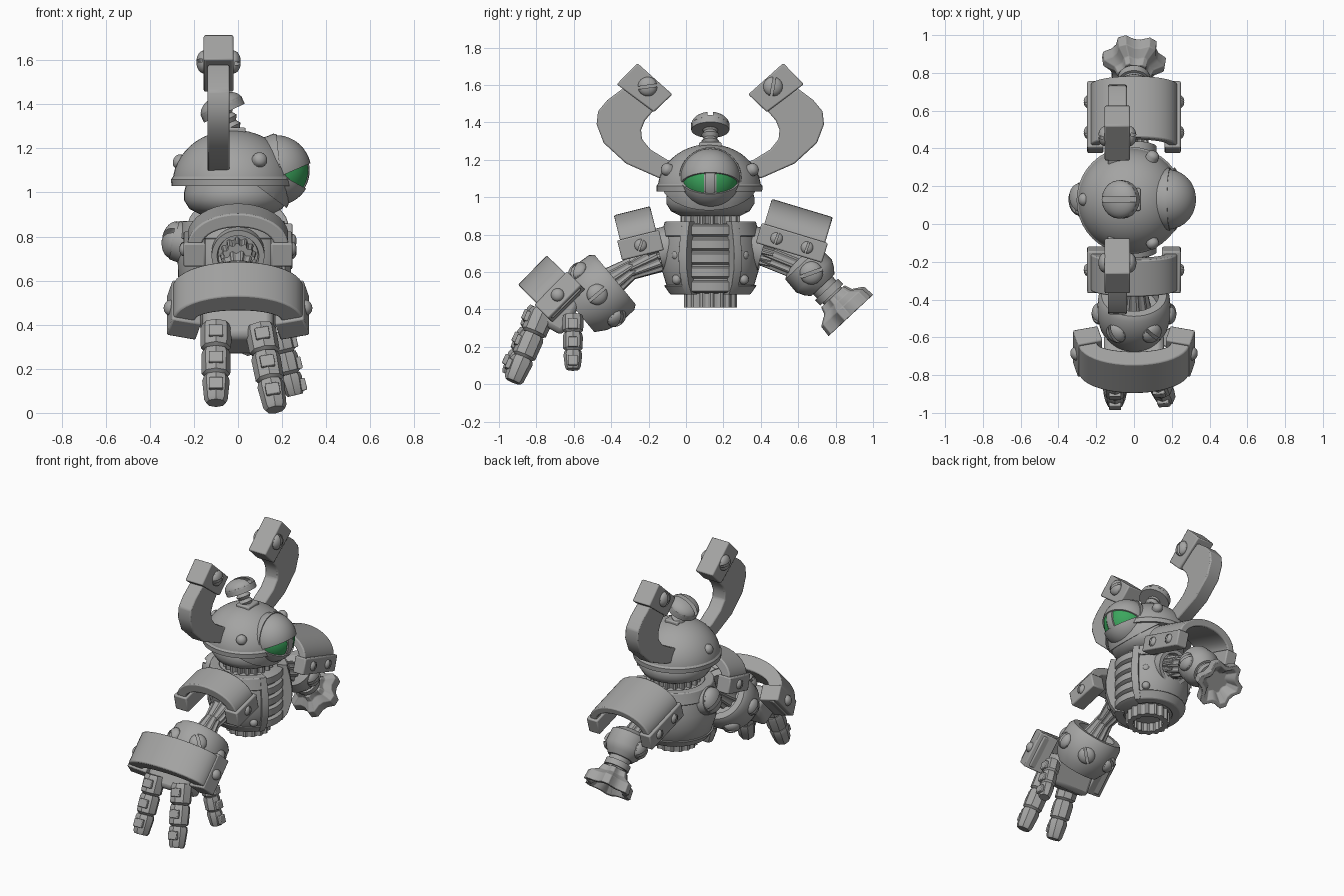
import bpy, bmesh, math
from mathutils import Vector, Matrix

cube = bpy.data.objects.get("Cube")
if cube:
    bpy.data.objects.remove(cube, do_unlink=True)


def material(name, color):
    m = bpy.data.materials.new(name)
    m.use_nodes = True
    m.diffuse_color = color
    m.node_tree.nodes["Principled BSDF"].inputs["Base Color"].default_value = color
    return m


GREY = material("plain grey", (0.37, 0.37, 0.365, 1))
GREEN = material("eye green", (0.045, 0.38, 0.11, 1))
MID = 0.13      # y of the head and torso centre line
made = []


def frame(origin, axis, ref=None):
    z = Vector(axis).normalized()
    x = Vector(ref or ((0, 0, 1) if abs(z.x) > 0.9 else (1, 0, 0)))
    y = z.cross(x).normalized()
    m = Matrix((y.cross(z), y, z)).transposed().to_4x4()
    m.translation = Vector(origin)
    return m


def finish(name, bm, matrix, mat=GREY, bevel=0):
    bmesh.ops.remove_doubles(bm, verts=bm.verts, dist=0.0002)
    bmesh.ops.recalc_face_normals(bm, faces=bm.faces)
    me = bpy.data.meshes.new(name)
    bm.to_mesh(me)
    bm.free()
    me.materials.append(mat)
    me.transform(matrix)
    ob = bpy.data.objects.new(name, me)
    bpy.context.collection.objects.link(ob)
    if bevel:
        mod = ob.modifiers.new("bevel", 'BEVEL')
        mod.width, mod.segments, mod.limit_method = bevel, 2, 'ANGLE'
    made.append(ob)
    return ob


def lathe(name, profile, origin, axis=(0, 0, 1), n=40, arc=None, teeth=0, depth=0.14, bevel=0):
    """Revolve (radius, height) points; teeth notch the radius, arc limits the sweep."""
    bm = bmesh.new()
    n = teeth * 4 or n
    lo, hi = arc or (0, 360)
    rings = []
    for i in range(n + 1 if arc else n):
        a = math.radians(lo + (hi - lo) * i / n)
        k = 1 - depth if teeth and i % 4 > 1 else 1
        rings.append([bm.verts.new((r * k * math.cos(a), r * k * math.sin(a), h)) for r, h in profile])
    count = len(profile)
    for i in range(n):
        a, b = rings[i], rings[(i + 1) % len(rings)]
        for j in range(count if arc else count - 1):
            q = (j + 1) % count
            bm.faces.new((a[j], b[j], b[q], a[q]))
    if arc:
        bm.faces.new(rings[0])
        bm.faces.new(rings[-1])
    return finish(name, bm, frame(origin, axis), bevel=bevel)


def rod(name, p0, p1, r0, r1, **kw):
    d = Vector(p1) - Vector(p0)
    return lathe(name, [(0, 0), (r0, 0), (r1, d.length), (0, d.length)], p0, d, **kw)


def prism(name, points, depth, matrix, bevel=0.008):
    bm = bmesh.new()
    f = bm.faces.new([bm.verts.new((x, y, -depth / 2)) for x, y in points])
    e = bmesh.ops.extrude_face_region(bm, geom=[f])
    bmesh.ops.translate(bm, vec=(0, 0, depth), verts=[v for v in e["geom"] if isinstance(v, bmesh.types.BMVert)])
    return finish(name, bm, matrix, bevel=bevel)


def box(name, sx, sy, sz, matrix, bevel=0.008):
    pts = [(-sx / 2, -sy / 2), (sx / 2, -sy / 2), (sx / 2, sy / 2), (-sx / 2, sy / 2)]
    return prism(name, pts, sz, matrix, bevel)


def sphere_part(name, centre, radius, cuts, mat=GREY, scale=(1, 1, 1)):
    """Sphere trimmed by planes (point, normal), keeping the side the normal points to."""
    bm = bmesh.new()
    bmesh.ops.create_uvsphere(bm, u_segments=40, v_segments=24, radius=radius)
    bmesh.ops.transform(bm, matrix=Matrix.Translation(centre) @ Matrix.Diagonal((*scale, 1)), verts=bm.verts)
    for point, normal in cuts:
        g = bm.verts[:] + bm.edges[:] + bm.faces[:]
        r = bmesh.ops.bisect_plane(bm, geom=g, plane_co=point, plane_no=normal, clear_inner=True)
        rim = [e for e in r["geom_cut"] if isinstance(e, bmesh.types.BMEdge)]
        bmesh.ops.edgeloop_fill(bm, edges=rim)
    return finish(name, bm, Matrix(), mat)


def rivet(name, loc, normal, r=0.034):
    dome = [(r * math.cos(t * math.pi / 10), 0.8 * r * math.sin(t * math.pi / 10)) for t in range(6)]
    lathe(name, [(r, -0.03)] + dome, loc, normal, n=16)


def screw(name, loc, normal, r, turn=40, tall=0.65):
    m = frame(loc, normal) @ Matrix.Rotation(math.radians(turn), 4, 'Z')
    lathe(name + "_base", [(0, -0.03), (r, -0.03), (r, r * 0.1), (0, r * 0.1)], loc, normal, n=20)
    for s in (-1, 1):
        half = sphere_part(name + "_half", (0, 0, 0), r, [((0, 0, 0), (0, 0, 1)), ((s * 0.14 * r, 0, 0), (s, 0, 0))],
                           scale=(1, 1, tall))
        half.data.transform(m)


# Helmet, face guard and jaw
C = (-0.02, MID - 0.005, 1.04)
sphere_part("helmet_dome", C, 0.277, [(C, (0, 0, 1))], scale=(1, 1, 0.88))
lathe("helmet_rim", [(0.24, -0.01), (0.282, -0.01), (0.284, 0.02), (0.272, 0.035), (0.24, 0.03), (0.24, -0.01)], C)
sphere_part("face_guard", C, 0.268, [((0, 0, 1.041), (0, 0, -1)), ((0.1, 0, 1.02), (0.6, 0, 0.8))], scale=(1, 1, 0.95))
lathe("jaw", [(0, 0.895), (0.16, 0.9), (0.21, 0.925), (0.235, 0.965), (0.235, 1.0), (0.225, 1.04), (0, 1.04)], (-0.01, MID, 0))
for x, y, z in ((0.1, 0.36, 1.15), (0.1, -0.105, 1.15), (-0.268, MID, 1.14)):
    p = Vector((x, y, z))
    rivet("helmet_rivet", p, p - Vector(C))

# Eye with hinged lids, green iris halves and central pillar
E, HINGE = Vector((0.172, MID, 1.1)), (0.2, MID, 1.077)
UP, DOWN = Vector((-0.4, 0, 0.92)), Vector((-0.48, 0, -0.88))
lathe("eye_bezel", [(0.14, -0.05), (0.15, -0.05), (0.167, 0.005), (0.165, 0.02), (0.14, 0.02)], E, (0.95, 0, 0.1))
sphere_part("upper_eyelid", E, 0.16, [(HINGE, UP)])
sphere_part("lower_eyelid", E, 0.16, [(HINGE, DOWN)])
sphere_part("eyeball", E, 0.143, [(HINGE, (1, 0, 0))])
for s in (-1, 1):
    sphere_part("iris", E, 0.15, [(HINGE, (1, 0, 0)), ((0, MID + s * 0.034, 0), (0, s, 0)), (HINGE, -UP), (HINGE, -DOWN)], GREEN)
sphere_part("eye_pillar", E, 0.153, [(HINGE, (1, 0, 0)), ((0, MID + 0.026, 0), (0, -1, 0)), ((0, MID - 0.026, 0), (0, 1, 0))])

# Horns, mirrored across the head; outlines are (offset from the centre line, height)
HORN = [(0.47, 1.58), (0.55, 1.52), (0.60, 1.46), (0.608, 1.39), (0.57, 1.29), (0.45, 1.18), (0.28, 1.105), (0.15, 1.08),
        (0.15, 1.17), (0.23, 1.20), (0.32, 1.255), (0.365, 1.31), (0.37, 1.36), (0.35, 1.41), (0.29, 1.48)]
TIP = [(0.50, 1.604), (0.39, 1.717), (0.203, 1.55), (0.302, 1.455)]
for s in (-1, 1):
    side = frame((-0.088, MID, 0), (1, 0, 0), (0, 1, 0))
    prism("horn", [(s * y, z) for y, z in HORN], 0.1, side)
    prism("horn_tip_block", [(s * y, z) for y, z in TIP], 0.135, side)
    for f in (-1, 1):
        screw("horn_screw", (-0.088 + f * 0.067, MID + s * 0.335, 1.592), (f, 0, 0), 0.052, 80 if s > 0 else 8)

# Tilted bolt on the crown
AX = Vector((-0.42, 0, 0.9)).normalized()
base = Vector((-0.015, MID, 1.26))
box("bolt_plate", 0.1, 0.12, 0.07, frame(base, (0, 0, 1)))
lathe("bolt_thread", [(0, 0)] + [(0.034 if i % 2 else 0.048, 0.02 * i) for i in range(8)] + [(0, 0.14)], base, AX, n=20)
screw("bolt_head", base + AX * 0.14, AX, 0.102, 90, 0.6)

# Torso: ribbed core, open-fronted shell, raised trims
T = (-0.01, MID, 0)
lathe("neck_cog", [(0, 0.8), (0.16, 0.8), (0.16, 0.93), (0, 0.93)], T, teeth=18)
core = [(0, 0.48)]
for i in range(5):
    z = 0.49 + i * 0.075
    core += [(0.2, z), (0.222, z + 0.01), (0.222, z + 0.056), (0.2, z + 0.066)]
lathe("rib_core", core + [(0, 0.865)], T)
SHELL = [(0.2, 0.48), (0.235, 0.53), (0.262, 0.62), (0.264, 0.7), (0.25, 0.79), (0.23, 0.87)]


def shell(name, grow, arc, lo=0, hi=6):
    outer = [(r + grow, z) for r, z in SHELL[lo:hi]]
    inner = [(r - 0.045, z) for r, z in reversed(SHELL[lo:hi])]
    lathe(name, outer + inner, T, arc=arc, bevel=0.006)


shell("torso_shell", 0, (27, 333))
shell("torso_collar", 0.014, (27, 333), 4, 6)
shell("torso_hem", 0.014, (27, 333), 0, 2)
for s in (-1, 1):
    shell("opening_trim", 0.018, (s * 27, s * 37))
    for z in (0.56, 0.69):
        a = math.radians(s * 47)
        rivet("torso_rivet", (T[0] + 0.25 * math.cos(a), MID + 0.25 * math.sin(a), z), (math.cos(a), math.sin(a), 0), 0.026)
rod("back_mount", (-0.2, MID, 0.76), (-0.29, MID, 0.785), 0.1, 0.09)
screw("back_screw", (-0.29, MID, 0.785), (-1, 0, 0.2), 0.085, 30)
lathe("waist_cog", [(0.1, 0.5), (0.142, 0.5), (0.142, 0.41), (0.1, 0.41), (0.1, 0.47), (0, 0.47)], T, teeth=16, depth=0.08)


# Arched armour plates with bolted flanges
def arch(name, base, up, width, height, length, thick, flange, fasteners, flare=0):
    up = Vector(up).normalized()
    m = frame(base, Vector((1, 0, 0)).cross(up))
    low = height * 0.38

    def curve(w, top):
        return [(w * math.cos(t * math.pi / 20), low + (top - low) * math.sin(t * math.pi / 20)) for t in range(21)]
    w = width / 2
    pts = [(w, 0)] + curve(w, height) + [(-w, 0), (thick - w, 0)]
    prism(name, pts + curve(w - thick, height - thick)[::-1] + [(w - thick, 0)], length, m)
    for s in (-1, 1):
        fm = m @ Matrix.Translation((s * (w - thick / 2), flange / 2, 0)) @ Matrix.Rotation(math.radians(s * flare), 4, 'Z')
        box(name + "_flange", thick + 0.035, flange, length + 0.03, fm)
        for t, kind in fasteners:
            p, out = fm @ Vector((s * (thick / 2 + 0.015), 0, t)), fm.to_3x3() @ Vector((s, 0, 0))
            if kind:
                screw(name + "_screw", p, out, 0.033, 70)
            else:
                rivet(name + "_rivet", p, out, 0.036)


arch("left_shoulder_plate", (0, 0.55, 0.703), (0, 0.29, 0.96), 0.46, 0.25, 0.34, 0.05, 0.11, [(0.085, 1), (-0.085, 1)])
arch("right_shoulder_plate", (0, -0.23, 0.69), (0, -0.24, 0.97), 0.46, 0.245, 0.2, 0.065, 0.11, [(0, 1)])
arch("gauntlet_plate", (0, -0.636, 0.428), (0, -0.71, 0.7), 0.59, 0.26, 0.22, 0.1, 0.11, [(0, 0)], 14)

# Shoulder sockets on both sides
for s in (-1, 1):
    hub, out = (0, MID + s * 0.21, 0.73), (0, s * 0.95, -0.25)
    lathe("shoulder_socket", [(0, 0), (0.12, 0), (0.12, 0.07), (0.095, 0.07), (0.09, 0.045), (0, 0.045)], hub, out)
    lathe("shoulder_cog", [(0, 0), (0.085, 0), (0.075, 0.13), (0, 0.13)], hub, out, teeth=12)

# Arm ending in a toothed socket
rod("left_upper_arm", (0, 0.42, 0.7), (0, 0.62, 0.62), 0.07, 0.07, teeth=10)
D = Vector((0, 0.68, -0.73))
elbow = Vector((0, 0.67, 0.595))
lathe("left_elbow", [(0, -0.1), (0.08, -0.1), (0.125, -0.07), (0.13, 0.02), (0.11, 0.06), (0.085, 0.09), (0, 0.09)], elbow, D, n=28)
for s in (-1, 1):
    screw("elbow_screw", elbow + Vector((s * 0.115, 0, 0)), (s, 0, 0), 0.062, 20)
rod("left_wrist", elbow + D * 0.08, elbow + D * 0.21, 0.072, 0.064, n=20)
lathe("left_wrist_ring", [(0.04, 0), (0.084, 0), (0.084, 0.04), (0.04, 0.04)], elbow + D * 0.12, D, n=20)
lathe("socket_hand", [(0, 0.17), (0.09, 0.17), (0.105, 0.21), (0.163, 0.245), (0.17, 0.31), (0.135, 0.31), (0.08, 0.25), (0, 0.25)],
      elbow, D, teeth=6, depth=0.2, bevel=0.004)

# Arm ending in a gauntlet
rod("right_upper_arm", (0, -0.15, 0.68), (0, -0.3, 0.61), 0.085, 0.055, teeth=10)
rod("right_forearm", (0, -0.28, 0.63), (0, -0.44, 0.52), 0.055, 0.09, teeth=10)
G, A = Vector((0, -0.475, 0.48)), Vector((0, -0.77, -0.64))
lathe("gauntlet", [(0, -0.06), (0.12, -0.06), (0.13, -0.125), (0.172, -0.125), (0.19, -0.1), (0.197, 0), (0.18, 0.08), (0.145, 0.14),
                   (0, 0.14)], G, A)
gm = frame(G, A)
for i in range(6):
    a = math.radians(i * 60 + 0.01)
    n = gm.to_3x3() @ Vector((math.cos(a), math.sin(a), 0))
    screw("gauntlet_screw", G + n * 0.188, n, 0.056, 40)
box("palm", 0.32, 0.18, 0.2, frame((0, -0.69, 0.39), (0, -0.5, -0.87)), 0.03)


# Fingers: blunt joints with raised knuckle plates on the back
def finger(name, start, end, back, r):
    start, end = Vector(start), Vector(end)
    d = end - start
    m = frame(start, d, back)
    for i in range(3):
        a, b, w = i * d.length / 3, (i + 1) * d.length / 3, r * (1 - 0.06 * i)
        lathe(name + "_joint", [(0, a), (w * 0.9, a), (w, a + 0.02), (w * (0.85 if i == 2 else 0.97), b - 0.015),
                                (w * 0.7, b), (0, b)], start, d, n=8)
        box(name + "_knuckle", 0.026, r * 0.9, 0.055, m @ Matrix.Translation((w * 0.93, 0, a + 0.06)), 0.005)


finger("outer_finger", (-0.1, -0.775, 0.4), (-0.1, -0.94, 0.045), (0, -0.9, 0.4), 0.071)
finger("inner_finger", (0.1, -0.765, 0.39), (0.17, -0.925, 0.015), (0, -0.9, 0.4), 0.071)
finger("thumb", (0.19, -0.605, 0.37), (0.26, -0.605, 0.08), (1, 0, 0.2), 0.057)

# Smooth the round parts and keep hard edges sharp
bpy.ops.object.select_all(action='DESELECT')
for ob in made:
    ob.select_set(True)
bpy.context.view_layer.objects.active = made[0]
bpy.ops.object.shade_smooth_by_angle(angle=math.radians(32))
